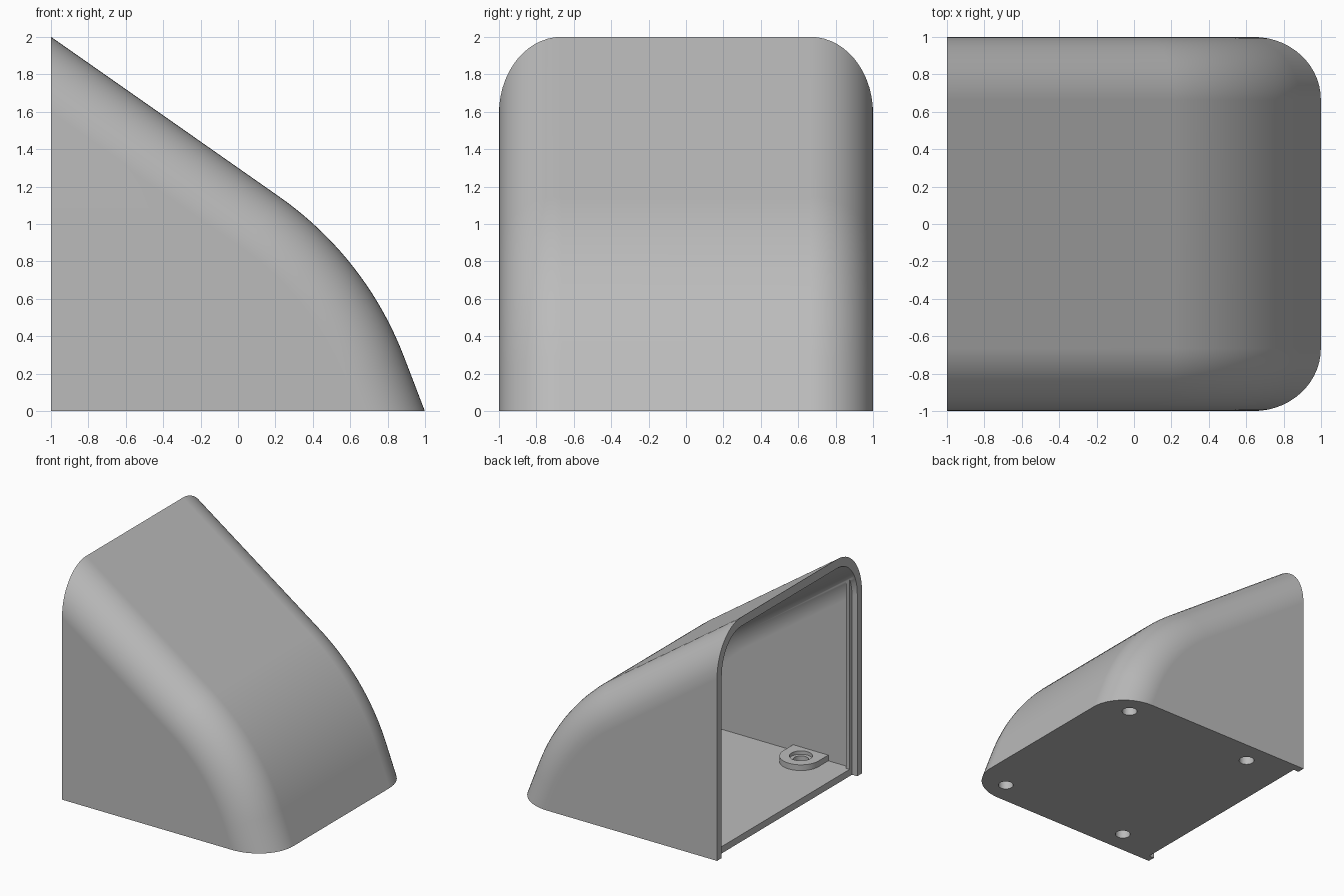
import bpy, bmesh
from math import sin, cos, tan, radians, pi
from mathutils import Matrix

default = bpy.data.objects.get("Cube")
if default:
    bpy.data.objects.remove(default, do_unlink=True)

WALL, FILLET, FLOOR, LEDGE = 0.065, 0.335, 0.06, -0.95
ARC_R, ARC_X, ARC_Z = 1.85, -0.841, -0.369
SLOPE_A, SLOPE_B = radians(35), radians(69)
ARC_STEPS, FILLET_STEPS = 20, 14

grey = bpy.data.materials.new("grey plastic")
grey.use_nodes = True
grey.diffuse_color = (0.5, 0.5, 0.5, 1)
grey.node_tree.nodes["Principled BSDF"].inputs["Base Color"].default_value = (0.5, 0.5, 0.5, 1)


def finish(name, bm):
    bmesh.ops.recalc_face_normals(bm, faces=bm.faces[:])
    mesh = bpy.data.meshes.new(name)
    bm.to_mesh(mesh)
    bm.free()
    mesh.materials.append(grey)
    obj = bpy.data.objects.new(name, mesh)
    bpy.context.collection.objects.link(obj)
    return obj


def side_profile(inset, back, base):
    """Sloped, curved side outline moved inwards by inset."""
    r = ARC_R - inset
    pts = []
    for i in range(ARC_STEPS + 1):
        f = SLOPE_A + (SLOPE_B - SLOPE_A) * i / ARC_STEPS
        pts.append((ARC_X + r * sin(f), ARC_Z + r * cos(f)))
    (xa, za), (xb, zb) = pts[0], pts[-1]
    first = (back, za + (xa - back) * tan(SLOPE_A))
    last = (xb + (zb - base) / tan(SLOPE_B), base)
    return [(back, base), first] + pts + [last]


def hood(name, t, back, base):
    """Closed hood with rounded long edges, inset by t."""
    r = FILLET - t
    half = []
    for i in range(FILLET_STEPS + 1):
        a = pi / 2 * i / FILLET_STEPS
        half.append((1 - FILLET + r * cos(a), t + r * (1 - sin(a))))
    layers = half + [(-y, d) for y, d in reversed(half)]
    bm = bmesh.new()
    rings = [[bm.verts.new((x, y, z)) for x, z in side_profile(d, back, base)]
             for y, d in layers]
    n = len(rings[0])
    for p, q in zip(rings, rings[1:]):
        for i in range(n):
            j = (i + 1) % n
            bm.faces.new((p[i], p[j], q[j], q[i]))
    bm.faces.new(rings[0])
    bm.faces.new(rings[-1])
    return finish(name, bm)


def box(name, x0, x1, y0, y1, z0, z1):
    bm = bmesh.new()
    bmesh.ops.create_cube(bm, size=1)
    for v in bm.verts:
        v.co = ((x0 + x1) / 2 + v.co.x * (x1 - x0),
                (y0 + y1) / 2 + v.co.y * (y1 - y0),
                (z0 + z1) / 2 + v.co.z * (z1 - z0))
    return finish(name, bm)


def disc(name, x, y, r, z0, z1):
    bm = bmesh.new()
    bmesh.ops.create_cone(bm, cap_ends=True, segments=32, radius1=r, radius2=r,
                          depth=z1 - z0, matrix=Matrix.Translation((x, y, (z0 + z1) / 2)))
    return finish(name, bm)


def tab(name, x, y, r, z0, z1):
    """Mounting tab: round towards the middle, square towards the wall."""
    s = 1 if y > 0 else -1
    outline = [(x + r * cos(pi * i / 20), y - s * r * sin(pi * i / 20)) for i in range(21)]
    outline += [(x - r, s * 1.1), (x + r, s * 1.1)]
    bm = bmesh.new()
    face = bm.faces.new([bm.verts.new((px, py, z0)) for px, py in outline])
    up = bmesh.ops.extrude_face_region(bm, geom=[face])["geom"]
    bmesh.ops.translate(bm, vec=(0, 0, z1 - z0),
                        verts=[v for v in up if isinstance(v, bmesh.types.BMVert)])
    return finish(name, bm)


def cut(target, cutter):
    bpy.context.view_layer.objects.active = target
    mod = target.modifiers.new("cut", "BOOLEAN")
    mod.operation, mod.solver, mod.object = "DIFFERENCE", "EXACT", cutter
    bpy.ops.object.modifier_apply(modifier=mod.name)
    bpy.data.objects.remove(cutter, do_unlink=True)


# Outer hood and the hollow inside it
shell = hood("hood_shell", 0, -1, 0)
cavity = hood("cavity", WALL, -1.2, FLOOR)

# Tabs and stop ribs are left standing by carving them out of the hollow
HOLES = [(x, s * 0.8) for x in (-0.55, 0.72) for s in (1, -1)]
for x, y in HOLES:
    cut(cavity, tab("mounting_tab", x, y, 0.17, 0, 0.11))
for s in (1, -1):
    ya, yb = sorted((s * 0.9, s * 1.1))
    cut(cavity, box("stop_rib", LEDGE, LEDGE + 0.035, ya, yb, 0, 2.2))
cut(shell, cavity)

# Floor stops short of the open end, between the side walls
cut(shell, box("floor_step", -1.2, LEDGE, WALL - 1, 1 - WALL, -0.1, 0.3))

# Screw holes with a wider recess on top
for x, y in HOLES:
    cut(shell, disc("screw_hole", x, y, 0.062, -0.1, 0.3))
    cut(shell, disc("screw_recess", x, y, 0.092, 0.08, 0.14))

# Smooth shading with crisp edges
bpy.ops.object.select_all(action="DESELECT")
shell.select_set(True)
bpy.context.view_layer.objects.active = shell
bpy.ops.object.shade_smooth_by_angle(angle=radians(30))
weighted = shell.modifiers.new("even_shading", "WEIGHTED_NORMAL")
weighted.keep_sharp = True
